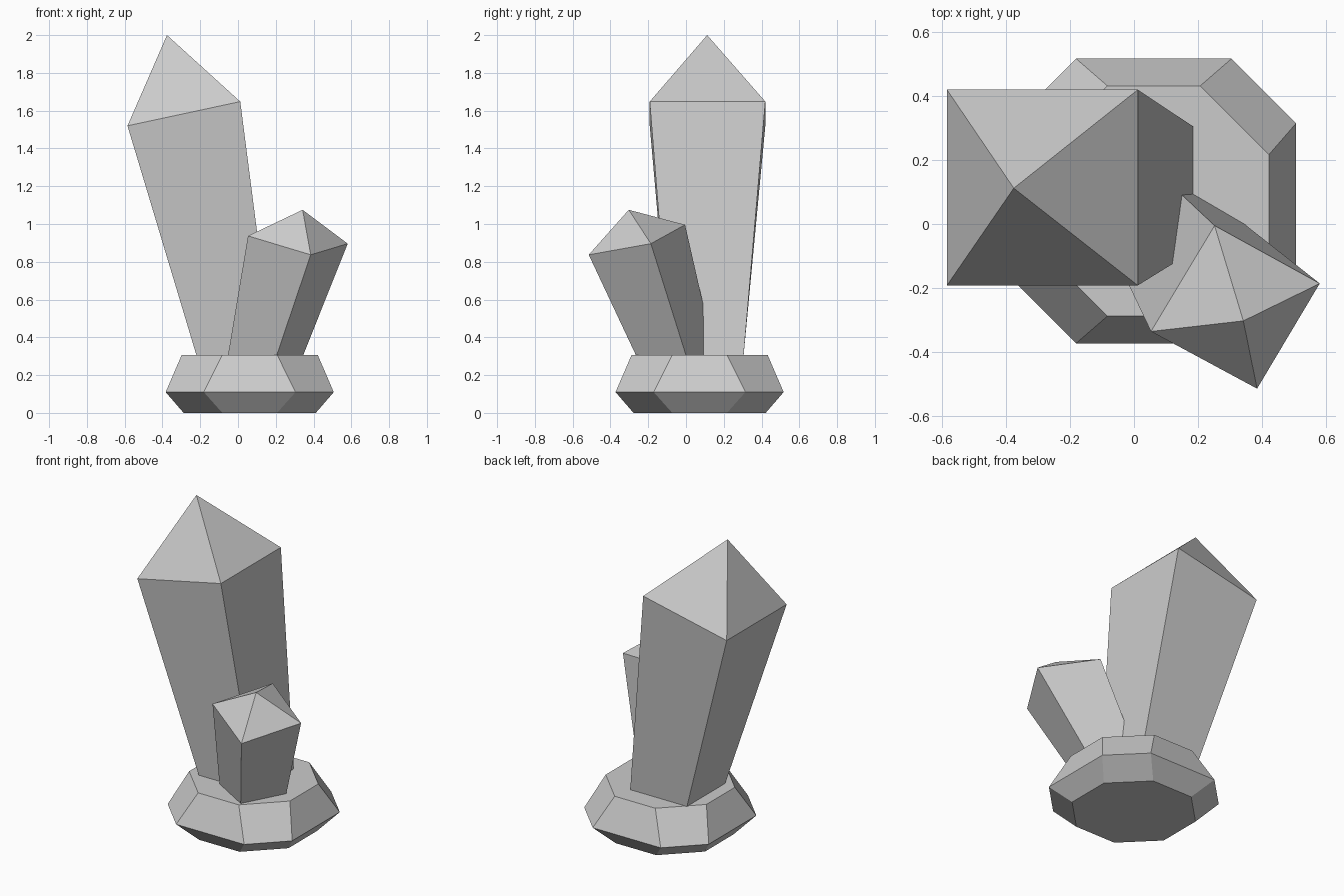
import bpy, bmesh
from mathutils import Vector

if "Cube" in bpy.data.objects:
    bpy.data.objects.remove(bpy.data.objects["Cube"])


def loft(name, rings, apex=None):
    """Join rings of equal point count; close the bottom, then cap or point the top."""
    bm = bmesh.new()
    loops = [[bm.verts.new(p) for p in ring] for ring in rings]
    n = len(loops[0])
    for lo, hi in zip(loops, loops[1:]):
        for i in range(n):
            j = (i + 1) % n
            bm.faces.new((lo[i], lo[j], hi[j], hi[i]))
    bm.faces.new(loops[0][::-1])
    if apex:
        tip = bm.verts.new(apex)
        for i in range(n):
            bm.faces.new((loops[-1][i], loops[-1][(i + 1) % n], tip))
    else:
        bm.faces.new(loops[-1])
    bmesh.ops.recalc_face_normals(bm, faces=bm.faces)
    mesh = bpy.data.meshes.new(name)
    bm.to_mesh(mesh)
    bm.free()
    obj = bpy.data.objects.new(name, mesh)
    bpy.context.collection.objects.link(obj)
    return obj


def octagon(half, flat, z, cx=0.062, cy=0.072):
    """Square of the given half width with its corners cut off."""
    pts = [(half, -flat), (half, flat), (flat, half), (-flat, half),
           (-half, flat), (-half, -flat), (-flat, -half), (flat, -half)]
    return [Vector((cx + x, cy + y, z)) for x, y in pts]


def rectangle(x0, x1, y0, y1, z0, z1):
    """Rectangle tilted so its left side is at z0 and its right side at z1."""
    return [(x0, y0, z0), (x1, y0, z1), (x1, y1, z1), (x0, y1, z0)]


# Rock base
loft("rock_base", [octagon(0.35, 0.145, 0), octagon(0.445, 0.243, 0.11),
                   octagon(0.36, 0.145, 0.307)])

# Tall crystal leaning left
loft("tall_crystal", [rectangle(-0.22, 0.185, -0.085, 0.305, 0.305, 0.305),
                      rectangle(-0.585, 0.012, -0.192, 0.42, 1.52, 1.648)],
     apex=(-0.376, 0.112, 2.0))

# Short crystal leaning to the front right
loft("short_crystal", [
    [(-0.053, -0.113, 0.305), (0.205, -0.265, 0.305), (0.345, 0.0, 0.305), (0.085, 0.152, 0.305)],
    [(0.053, -0.336, 0.937), (0.385, -0.515, 0.837), (0.581, -0.186, 0.896), (0.252, -0.005, 0.996)]],
     apex=(0.342, -0.303, 1.075))
